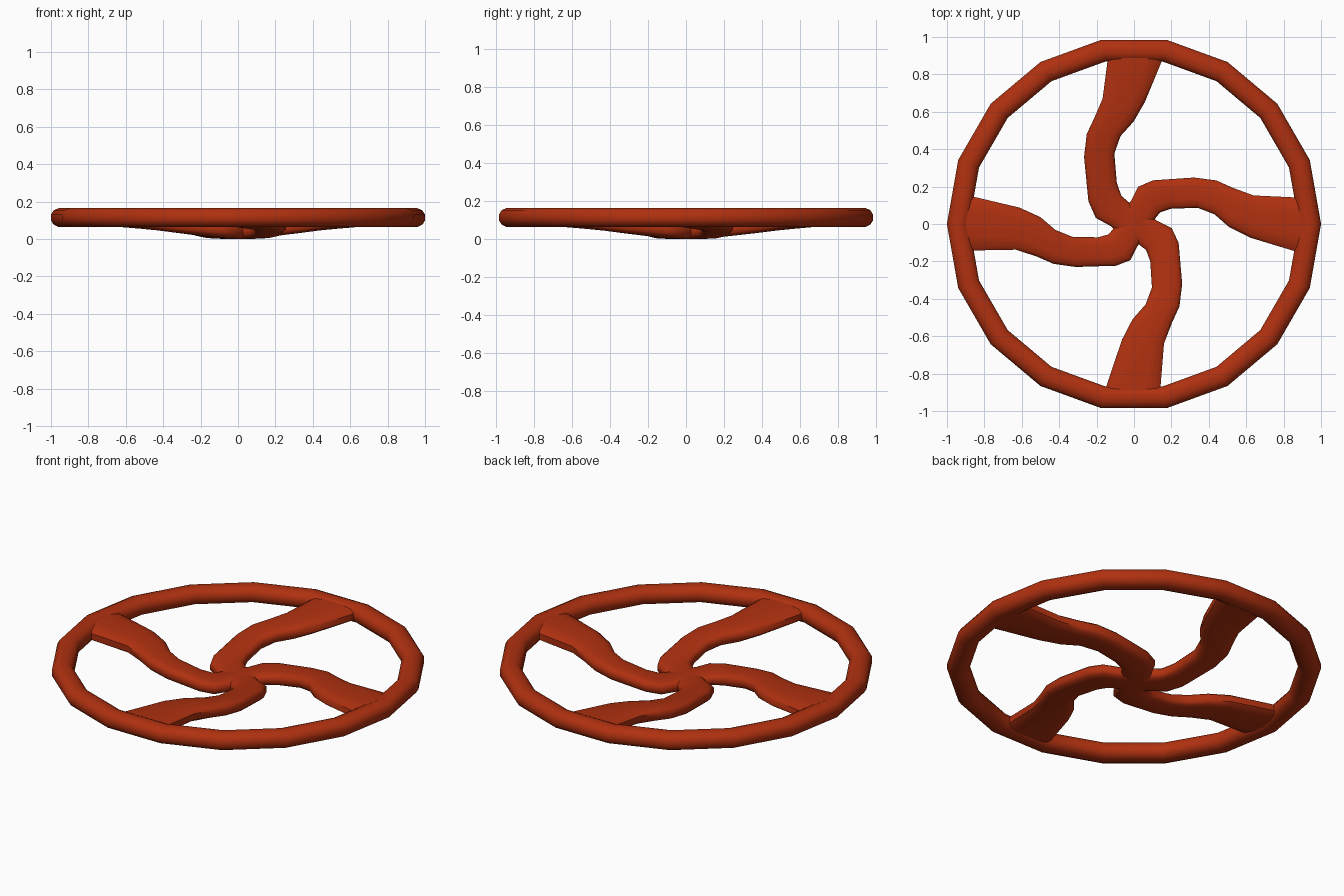
import bpy, bmesh, math
from mathutils import Vector, Matrix

cube = bpy.data.objects.get("Cube")
if cube:
    bpy.data.objects.remove(cube)

red = bpy.data.materials.new("rust_red_paint")
red.use_nodes = True
COLOUR = (0.43, 0.03, 0.005, 1)
red.diffuse_color = COLOUR
red.node_tree.nodes["Principled BSDF"].inputs["Base Color"].default_value = COLOUR


def loft(name, rings, closed, angle):
    """Skin a list of equal rings; join the ends or cap them."""
    bm = bmesh.new()
    loops = [[bm.verts.new(p) for p in ring] for ring in rings]
    pairs = list(zip(loops, loops[1:]))
    if closed:
        pairs.append((loops[-1], loops[0]))
    else:
        bm.faces.new(loops[0])
        bm.faces.new(loops[-1])
    for a, b in pairs:
        for i in range(len(a)):
            j = (i + 1) % len(a)
            bm.faces.new((a[i], a[j], b[j], b[i]))
    bmesh.ops.recalc_face_normals(bm, faces=bm.faces)
    mesh = bpy.data.meshes.new(name)
    bm.to_mesh(mesh)
    bm.free()
    mesh.materials.append(red)
    obj = bpy.data.objects.new(name, mesh)
    bpy.context.collection.objects.link(obj)
    bpy.ops.object.select_all(action="DESELECT")
    obj.select_set(True)
    bpy.context.view_layer.objects.active = obj
    bpy.ops.object.shade_smooth_by_angle(angle=math.radians(angle))
    return obj


def section(centre, half_width, half_height, power, sides=12):
    """Upright rounded cross-section around a centre."""
    ring = []
    for k in range(sides):
        t = math.tau * (k + 0.5) / sides
        u, v = (math.copysign(abs(f(t)) ** power, f(t)) for f in (math.cos, math.sin))
        ring.append(centre + half_width * u + Vector((0, 0, half_height * v)))
    return ring


# Rim: an 18-sided ring with a rounded tube section
RIM_SIDES = 18
rings = []
for k in range(RIM_SIDES):
    a = math.tau * k / RIM_SIDES
    out = Vector((math.cos(a), math.sin(a), 0))
    rings.append(section(out * 0.941 + Vector((0, 0, 0.115)), out * 0.061, 0.052, 0.9))
loft("rim", rings, True, 40)

# Spoke: left edge, right edge and middle height from the hub outwards
STATIONS = [
    ((-0.08, 0.05), (0.04, -0.06), 0.036),
    ((-0.02, 0.12), (0.10, 0.01), 0.037),
    ((0.02, 0.20), (0.14, 0.06), 0.041),
    ((0.10, 0.235), (0.20, 0.08), 0.049),
    ((0.32, 0.25), (0.34, 0.085), 0.070),
    ((0.44, 0.235), (0.43, 0.05), 0.084),
    ((0.53, 0.195), (0.51, -0.02), 0.093),
    ((0.64, 0.155), (0.62, -0.075), 0.103),
    ((0.865, 0.145), (0.865, -0.15), 0.114),
    ((0.93, 0.145), (0.93, -0.15), 0.115),
]


def spoke(name, turn, shift):
    """One curved spoke; shift moves its bend outwards and sideways."""
    spin = Matrix.Rotation(math.radians(turn), 4, "Z")
    rings = []
    for left, right, z in STATIONS:
        l, r = Vector((*left, 0)), Vector((*right, 0))
        mid = (l + r) / 2
        bend = math.sin(math.pi * min(max(mid.x / 0.87, 0), 1))
        centre = mid + Vector((*shift, 0)) * bend + Vector((0, 0, z))
        thick = 0.036 + 0.006 * min(max(mid.x, 0), 1)
        rings.append([spin @ p for p in section(centre, (l - r) / 2, thick, 0.6)])
    return loft(name, rings, False, 50)


spoke("left_spoke", 0, (0, 0))
spoke("back_spoke", 90, (0.04, 0.02))
spoke("right_spoke", 180, (-0.01, -0.02))
spoke("front_spoke", 270, (0, 0.01))
